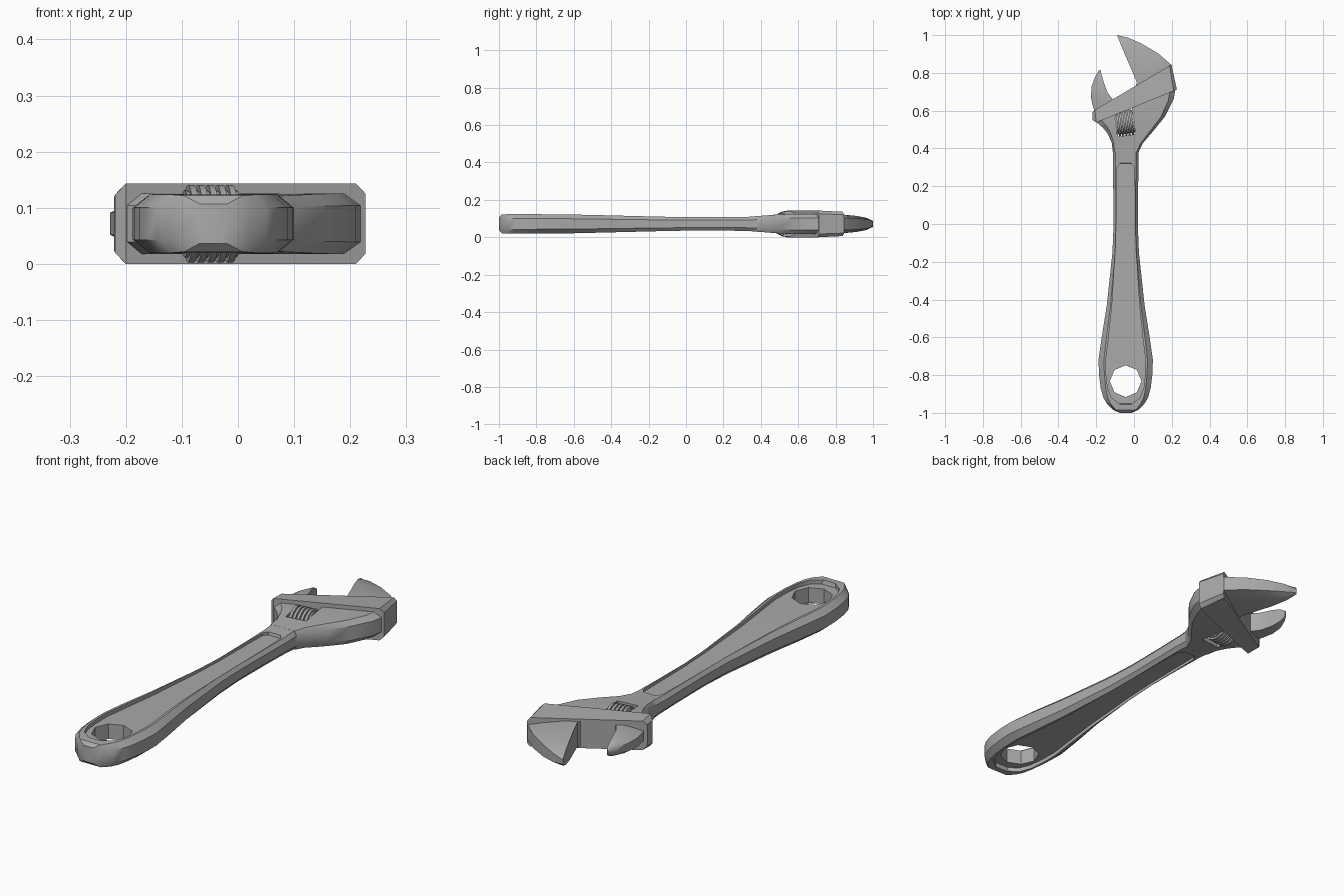
import bpy, bmesh, math
from mathutils import Vector

if "Cube" in bpy.data.objects:
    bpy.data.objects.remove(bpy.data.objects["Cube"], do_unlink=True)

MID = 0.0715    # height of the symmetry plane
AXIS = -0.044   # x of the handle's centre line

steel = bpy.data.materials.new("grey_steel")
steel.use_nodes = True
steel.diffuse_color = (0.4, 0.4, 0.4, 1)
steel.node_tree.nodes["Principled BSDF"].inputs["Base Color"].default_value = (0.4, 0.4, 0.4, 1)


def loft(name, sections):
    """Skin closed sections (equal point counts) and cap both ends."""
    bm = bmesh.new()
    rings = [[bm.verts.new((x, y, z + MID)) for x, y, z in s] for s in sections]
    n = len(rings[0])
    for a, b in zip(rings, rings[1:]):
        for i in range(n):
            j = (i + 1) % n
            bm.faces.new((a[i], a[j], b[j], b[i]))
    bm.faces.new(rings[0])
    bm.faces.new(rings[-1])
    bmesh.ops.remove_doubles(bm, verts=bm.verts, dist=1e-5)
    bmesh.ops.recalc_face_normals(bm, faces=bm.faces)
    mesh = bpy.data.meshes.new(name)
    bm.to_mesh(mesh)
    bm.free()
    mesh.materials.append(steel)
    ob = bpy.data.objects.new(name, mesh)
    bpy.context.collection.objects.link(ob)
    return ob


def mirror_z(upper):
    """Close a section by reflecting its upper half."""
    return upper + [(x, y, -z) for x, y, z in reversed(upper)]


def activate(ob):
    bpy.ops.object.select_all(action='DESELECT')
    ob.select_set(True)
    bpy.context.view_layer.objects.active = ob


def cut(ob, cutter):
    mod = ob.modifiers.new("opening", 'BOOLEAN')
    mod.operation = 'DIFFERENCE'
    mod.solver = 'EXACT'
    mod.object = cutter
    activate(ob)
    bpy.ops.object.modifier_apply(modifier=mod.name)
    bpy.data.objects.remove(cutter, do_unlink=True)


def smooth(ob, angle=32):
    activate(ob)
    bpy.ops.object.shade_smooth_by_angle(angle=math.radians(angle))


# Handle: y, half width, panel half width, half height, panel depth
stations = [
    (-1.0, .03, .01, .035, 0), (-.985, .065, .02, .05, 0),
    (-.955, .095, .03, .052, 0), (-.95, .1, .035, .052, .018),
    (-.92, .118, .075, .052, .018), (-.87, .132, .095, .052, .018),
    (-.8, .141, .103, .052, .018), (-.72, .144, .105, .051, .018),
    (-.6, .127, .09, .05, .017), (-.43, .1, .072, .046, .016),
    (-.15, .07, .055, .039, .014), (0, .064, .05, .036, .013),
    (.2, .066, .048, .036, .013), (.3, .068, .045, .037, .013),
    (.32, .068, .03, .037, .013), (.323, .068, .03, .037, 0),
    (.37, .068, .03, .041, 0), (.45, .07, .03, .046, 0)]
sections = []
for y, w, p, h, d in stations:
    right = [(w, .55 * h), (.8 * w, h), (p, h), (p, h - d)]
    half = right + [(-x, z) for x, z in reversed(right)]
    sections.append(mirror_z([(AXIS + x, y, z) for x, z in half]))
handle = loft("handle", sections)

# Hanging hole
bpy.ops.mesh.primitive_cylinder_add(vertices=8, radius=.084, depth=.4, location=(AXIS, -.832, MID))
cut(handle, bpy.context.object)
smooth(handle)

# Head body: left point, right point, half height
sections = []
for left, right, h in [
        ((-.112, .38), (.024, .38), .042), ((-.118, .43), (.045, .425), .045),
        ((-.14, .48), (.1, .49), .05), ((-.165, .51), (.165, .57), .053),
        ((-.2, .54), (.21, .66), .054), ((-.205, .57), (.222, .73), .054)]:
    l, r = Vector(left), Vector(right)
    a, b = l.lerp(r, .07), l.lerp(r, .93)
    sections.append(mirror_z([(*r, .6 * h), (*b, h), (*a, h), (*l, .6 * h)]))
head = loft("head_body", sections)

# Opening for the adjusting screw
TILT = math.radians(8)
screw_centre = Vector((-.049, .538, MID))
bpy.ops.mesh.primitive_cube_add(size=1, location=screw_centre, rotation=(0, 0, TILT))
slot = bpy.context.object
slot.scale = (.096, .14, .4)
cut(head, slot)
smooth(head)

# Slanted jaw rail, with chamfered ends
sections = []
for lower, upper, h in [
        ((-.219, .55), (-.221, .59), .052), ((-.2, .537), (-.207, .604), .0715),
        ((.21, .704), (.188, .838), .0715), ((.227, .712), (.198, .845), .054)]:
    sections.append(mirror_z([(*lower, h), (*upper, .91 * h)]))
smooth(loft("jaw_rail", sections), 20)


def jaw(name, rows, edge):
    """Jaw with a flat gripping face that thins to a rounded outer edge."""
    out = []
    for inner, outer, h in rows:
        i, o = Vector(inner), Vector(outer)
        half = [(0, 1), (.35, .97), (.7, .5 + .4 * edge + .06), (1, edge)]
        out.append(mirror_z([(*i.lerp(o, t), h * k) for t, k in half]))
    smooth(loft(name, out), 35)


jaw("fixed_jaw", [
    ((0, .69), (.19, .79), .055), ((.015, .75), (.195, .845), .055),
    ((-.01, .81), (.125, .905), .051), ((-.045, .89), (.04, .955), .044),
    ((-.072, .955), (-.03, .986), .033), ((-.09, 1.0), (-.085, .999), .016)], .6)
jaw("movable_jaw", [
    ((-.07, .61), (-.2, .57), .045), ((-.105, .65), (-.217, .62), .045),
    ((-.14, .695), (-.228, .67), .044), ((-.16, .75), (-.224, .73), .04),
    ((-.171, .79), (-.203, .785), .03), ((-.178, .816), (-.184, .816), .014)], .45)


# Adjusting screw: a core with evenly spaced ridges
def drum(name, radius, length, offset):
    direction = Vector((math.cos(TILT), math.sin(TILT), 0))
    bpy.ops.mesh.primitive_cylinder_add(
        vertices=20, radius=radius, depth=length,
        location=screw_centre + direction * offset, rotation=(0, math.pi / 2, TILT))
    ob = bpy.context.object
    ob.name = name
    ob.data.materials.append(steel)
    smooth(ob)


drum("screw_core", .06, .094, 0)
for i in range(5):
    drum(f"screw_ridge_{i + 1}", .069, .011, (i - 2) * .0175)
